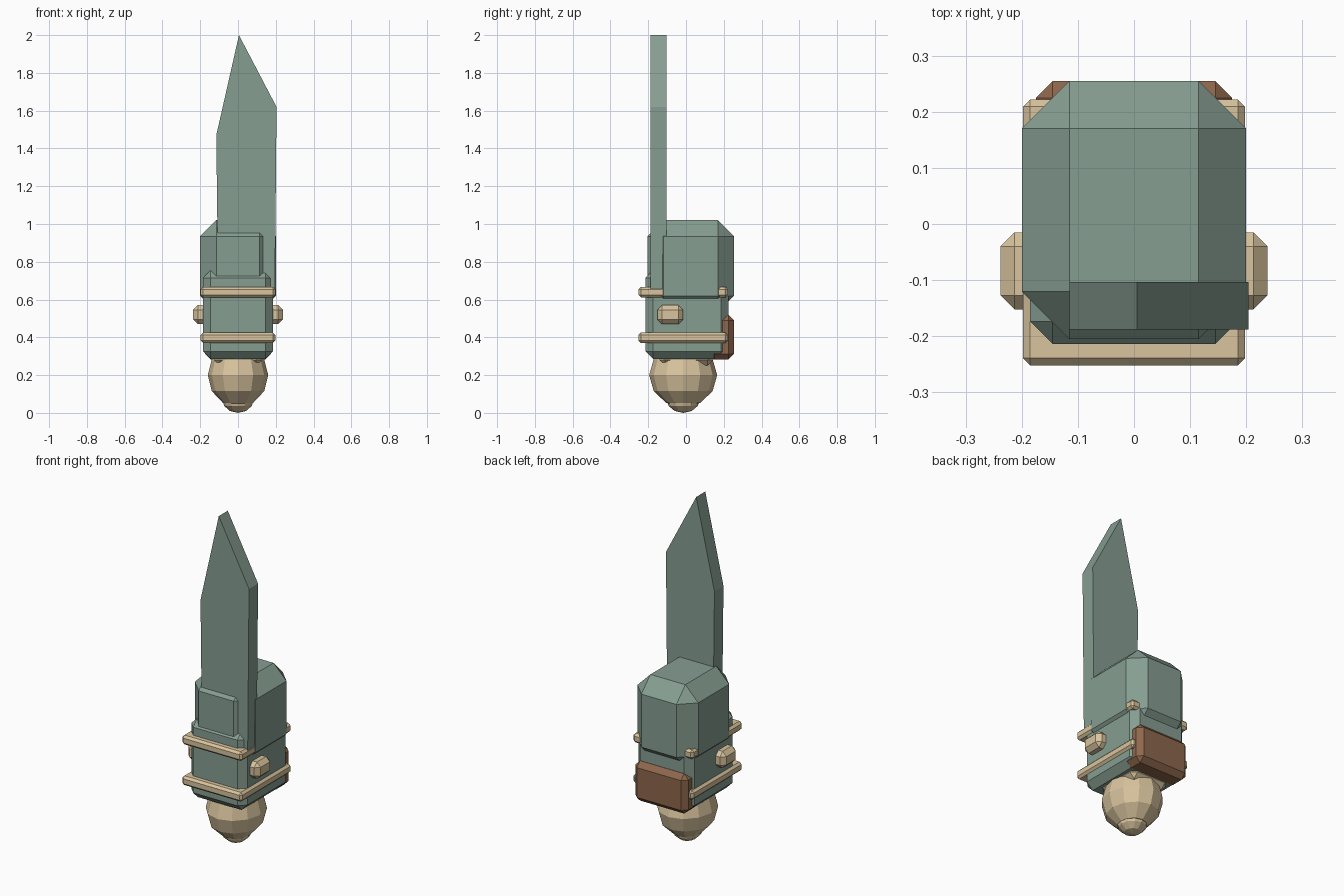
import bpy
import bmesh
from mathutils import Matrix, Vector

old = bpy.data.objects.get("Cube")
if old:
    bpy.data.objects.remove(old, do_unlink=True)


def material(name, rgb):
    mat = bpy.data.materials.new(name)
    mat.use_nodes = True
    mat.diffuse_color = (*rgb, 1)
    mat.node_tree.nodes["Principled BSDF"].inputs["Base Color"].default_value = (*rgb, 1)
    return mat


TEAL = material("grey_green", (0.24, 0.34, 0.285))
TAN = material("tan", (0.69, 0.55, 0.34))
BROWN = material("leather_brown", (0.27, 0.135, 0.072))


def finish(name, bm, mat):
    bmesh.ops.recalc_face_normals(bm, faces=bm.faces)
    mesh = bpy.data.meshes.new(name)
    bm.to_mesh(mesh)
    bm.free()
    mesh.materials.append(mat)
    obj = bpy.data.objects.new(name, mesh)
    bpy.context.collection.objects.link(obj)
    return obj


def chamfer_box(name, low, high, chamfer, mat):
    """Box between two corners with every edge cut flat."""
    low, high = Vector(low), Vector(high)
    bm = bmesh.new()
    bmesh.ops.create_cube(bm, size=1)
    for v in bm.verts:
        v.co = (low + high) / 2 + v.co * (high - low)
    bmesh.ops.bevel(bm, geom=bm.edges[:], offset=chamfer, segments=1,
                    profile=0.5, affect='EDGES')
    return finish(name, bm, mat)


def faceted_ball(name, centre, radii, sides, mat):
    bm = bmesh.new()
    bmesh.ops.create_uvsphere(bm, u_segments=sides, v_segments=6, radius=1)
    bmesh.ops.transform(bm, verts=bm.verts,
                        matrix=Matrix.Translation(centre) @ Matrix.Diagonal((*radii, 1)))
    return finish(name, bm, mat)


# Main housing and the cap over it
chamfer_box("body", (-0.185, -0.214, 0.285), (0.185, 0.224, 0.755), 0.04, TEAL)
chamfer_box("cap", (-0.2, -0.205, 0.535), (0.2, 0.255, 1.02), 0.085, TEAL)

# Straps around the body
for label, z in (("lower", 0.37), ("upper", 0.612)):
    chamfer_box(label + "_strap", (-0.198, -0.252, z), (0.198, 0.222, z + 0.055), 0.013, TAN)

# Cross peg whose ends form the side lugs
chamfer_box("side_peg", (-0.238, -0.152, 0.47), (0.238, -0.015, 0.57), 0.025, TAN)

# Rear pouch
chamfer_box("back_pouch", (-0.175, 0.12, 0.283), (0.175, 0.255, 0.52), 0.03, BROWN)

# Pommel: collar, large ball and small end ball
chamfer_box("collar", (-0.125, -0.14, 0.25), (0.125, 0.145, 0.33), 0.03, TAN)
faceted_ball("pommel", (0, -0.015, 0.2), (0.16, 0.18, 0.17), 12, TAN)
faceted_ball("pommel_tip", (0, -0.015, 0.075), (0.085, 0.09, 0.075), 12, TAN)

# Blade: flat outline pushed back to its thickness
outline = [(-0.105, 0.63), (0.195, 0.63), (0.204, 1.62), (0.005, 2.0), (-0.115, 1.47)]
bm = bmesh.new()
face = bm.faces.new([bm.verts.new((x, -0.188, z)) for x, z in outline])
grown = bmesh.ops.extrude_face_region(bm, geom=[face])
bmesh.ops.translate(bm, vec=(0, 0.085, 0),
                    verts=[g for g in grown["geom"] if isinstance(g, bmesh.types.BMVert)])
finish("blade", bm, TEAL)
